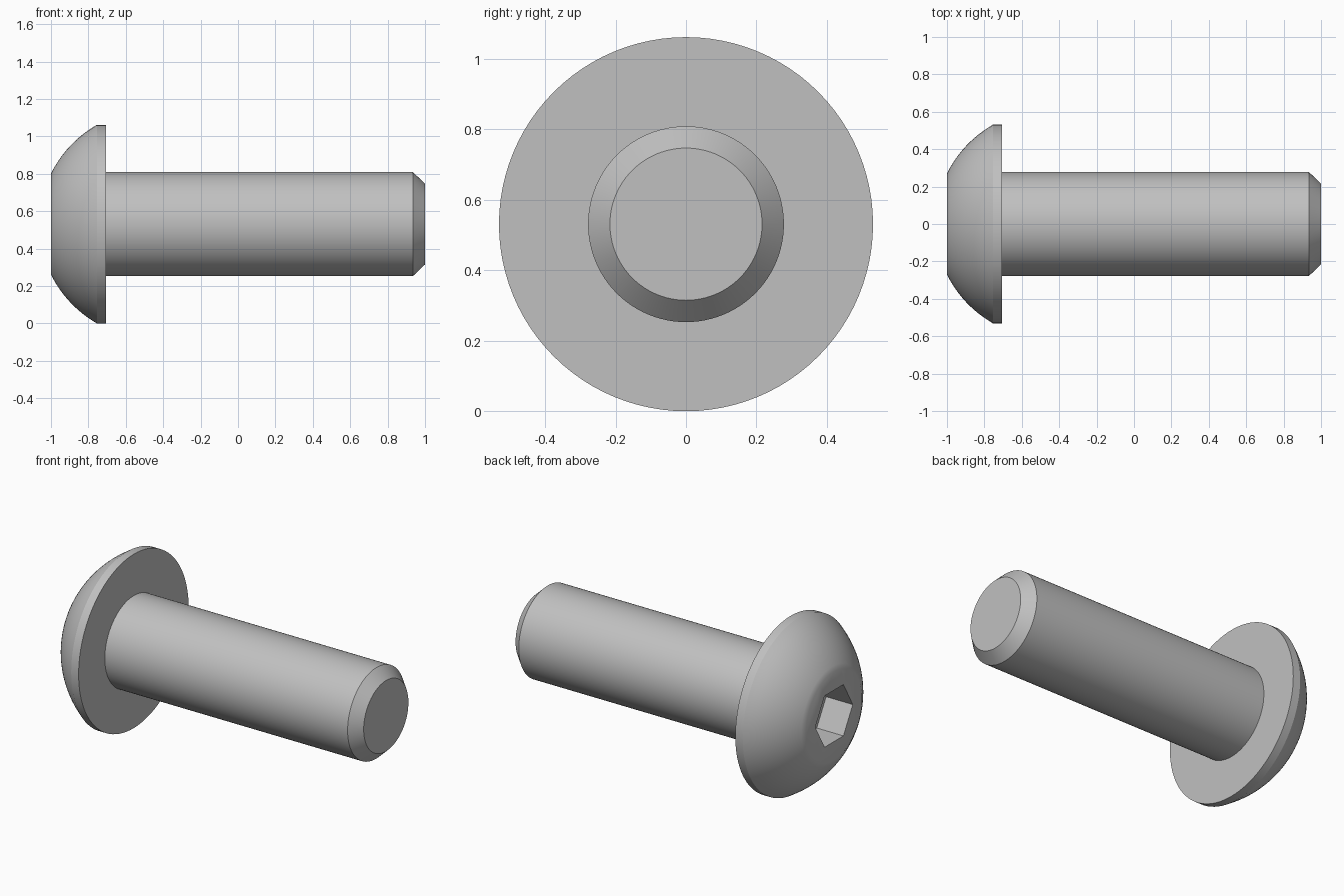
import bpy, bmesh, math
from mathutils import Matrix, Vector

if "Cube" in bpy.data.objects:
    bpy.data.objects.remove(bpy.data.objects["Cube"])

AXIS_Z = 0.531      # height of the bolt axis
SEGMENTS = 96

steel = bpy.data.materials.new("steel grey")
steel.diffuse_color = (0.53, 0.53, 0.53, 1)
steel.use_nodes = True
steel.node_tree.nodes["Principled BSDF"].inputs["Base Color"].default_value = steel.diffuse_color


def mesh_object(name, bm):
    bmesh.ops.recalc_face_normals(bm, faces=bm.faces)
    mesh = bpy.data.meshes.new(name)
    bm.to_mesh(mesh)
    bm.free()
    mesh.materials.append(steel)
    obj = bpy.data.objects.new(name, mesh)
    obj.location.z = AXIS_Z
    bpy.context.collection.objects.link(obj)
    return obj


def revolve(name, profile):
    """Spin (x, radius) points round the x axis and cap both ends."""
    bm = bmesh.new()
    verts = [bm.verts.new((x, 0, r)) for x, r in profile]
    edges = [bm.edges.new(pair) for pair in zip(verts, verts[1:])]
    bmesh.ops.spin(bm, geom=verts + edges, cent=(0, 0, 0), axis=(1, 0, 0),
                   angle=math.tau, steps=SEGMENTS)
    bmesh.ops.remove_doubles(bm, verts=bm.verts, dist=1e-5)
    bmesh.ops.holes_fill(bm, edges=[e for e in bm.edges if e.is_boundary], sides=0)
    return mesh_object(name, bm)


# Domed head: an arc from the flat front face out to the rim
centre, radius = -0.453, 0.61
a0, a1 = math.atan2(0.27, 0.547), math.atan2(0.531, 0.302)
dome = []
for i in range(13):
    a = a0 + (a1 - a0) * i / 12
    dome.append((centre - radius * math.cos(a), radius * math.sin(a)))
dome[0], dome[-1] = (-1.0, 0.27), (-0.755, 0.531)

# Rim, underside, shank and chamfered tip
shank = [(-0.705, 0.531), (-0.705, 0.278), (0.935, 0.278), (1.0, 0.216)]
bolt = revolve("bolt", dome + shank)

# Hexagonal drive socket, corners pointing sideways
bm = bmesh.new()
bmesh.ops.create_cone(bm, cap_ends=True, segments=6, radius1=0.181, radius2=0.181, depth=0.36,
                      matrix=Matrix.Translation((-1.0, 0, 0)) @ Matrix.Rotation(math.pi / 2, 4, 'Y'))
# put a corner exactly on the y axis
has_corner = any(abs(v.co.z) < 1e-4 for v in bm.verts)
if not has_corner:
    bmesh.ops.rotate(bm, verts=bm.verts, cent=Vector((0, 0, 0)),
                     matrix=Matrix.Rotation(math.pi / 6, 3, 'X'))
cutter = mesh_object("socket_cutter", bm)
cutter.hide_render = True

cut = bolt.modifiers.new("socket", 'BOOLEAN')
cut.operation = 'DIFFERENCE'
cut.solver = 'EXACT'
cut.object = cutter
bpy.context.view_layer.objects.active = bolt
bolt.select_set(True)
bpy.ops.object.modifier_apply(modifier=cut.name)
bpy.data.objects.remove(cutter)

bpy.ops.object.shade_smooth_by_angle(angle=math.radians(29))
